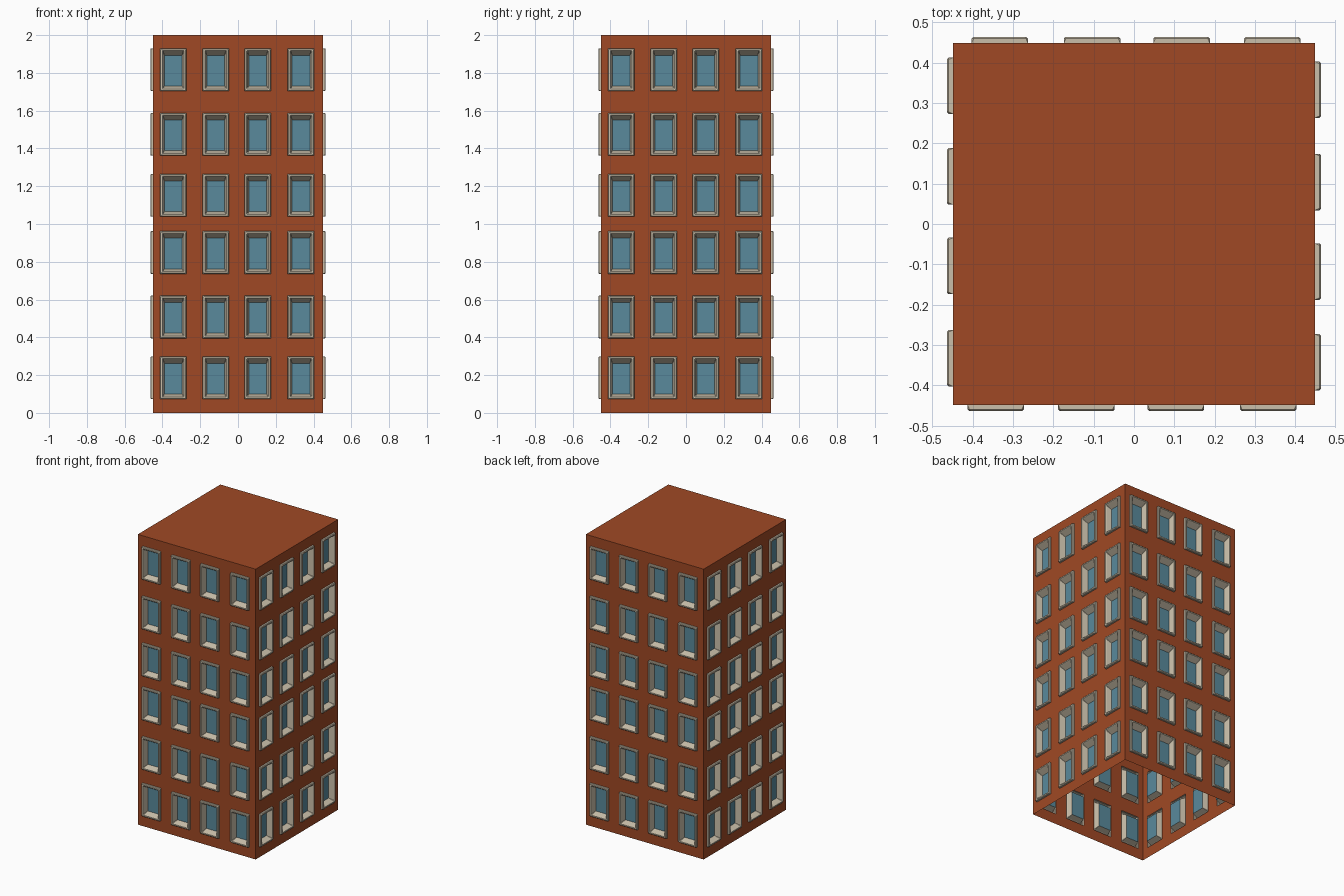
import bpy
import bmesh
import math
from mathutils import Matrix, Vector

if "Cube" in bpy.data.objects:
    bpy.data.objects.remove(bpy.data.objects["Cube"], do_unlink=True)

HALF, HEIGHT = 0.449, 2.0
WIN_W, WIN_H = 0.07, 0.113                      # half size of a window
COLUMNS = [-0.343, -0.118, 0.104, 0.333]
ROWS = [0.186, 0.508, 0.849, 1.152, 1.475, 1.817]


def material(name, colour):
    mat = bpy.data.materials.new(name)
    mat.use_nodes = True
    mat.diffuse_color = (*colour, 1)
    mat.node_tree.nodes["Principled BSDF"].inputs["Base Color"].default_value = (*colour, 1)
    return mat


brick = material("brick red", (0.35, 0.066, 0.018))
stone = material("pale stone", (0.59, 0.52, 0.40))
glass = material("blue glass", (0.10, 0.255, 0.335))


def finish(bm, name, mat):
    """Repeat one facade around all four sides and make the object."""
    first = bm.verts[:] + bm.edges[:] + bm.faces[:]
    for turn in range(1, 4):
        copy = bmesh.ops.duplicate(bm, geom=first)["geom"]
        verts = [g for g in copy if isinstance(g, bmesh.types.BMVert)]
        bmesh.ops.rotate(bm, verts=verts, cent=(0, 0, 0),
                         matrix=Matrix.Rotation(turn * math.pi / 2, 3, "Z"))
    bmesh.ops.remove_doubles(bm, verts=bm.verts[:], dist=0.0001)
    mesh = bpy.data.meshes.new(name)
    bm.to_mesh(mesh)
    bm.free()
    mesh.materials.append(mat)
    obj = bpy.data.objects.new(name, mesh)
    bpy.context.collection.objects.link(obj)
    return obj


def point(u, z, out=0):
    return Vector((u, -HALF - out, z))


def ring(bm, u, z, w, top, bottom, cut, out):
    """Rectangle with clipped corners, anticlockwise seen from outside."""
    pts = [(-w + cut, -bottom), (w - cut, -bottom), (w, -bottom + cut), (w, top - cut),
           (w - cut, top), (-w + cut, top), (-w, top - cut), (-w, -bottom + cut)]
    return [bm.verts.new(point(u + a, z + b, out)) for a, b in pts]


# Brick walls: a grid of cells, left open at the windows, and no floor
bm = bmesh.new()
us = [-HALF] + [c + s * WIN_W for c in COLUMNS for s in (-1, 1)] + [HALF]
zs = [0] + [r + s * WIN_H for r in ROWS for s in (-1, 1)] + [HEIGHT]
for i in range(len(us) - 1):
    for j in range(len(zs) - 1):
        if i % 2 and j % 2:
            continue
        corners = [(us[i], zs[j]), (us[i + 1], zs[j]), (us[i + 1], zs[j + 1]), (us[i], zs[j + 1])]
        bm.faces.new([bm.verts.new(point(*c)) for c in corners])
# A quarter of the flat roof belongs to each side
bm.faces.new([bm.verts.new(v) for v in (point(-HALF, HEIGHT), point(HALF, HEIGHT), (0, 0, HEIGHT))])
finish(bm, "brick_walls", brick)

# Window frames: raised rim with softened edges and a splayed reveal
# Each ring: half width, top, bottom, corner cut, distance out from the wall
PROFILE = [(WIN_W, WIN_H, WIN_H, 0, 0),
           (WIN_W, WIN_H, WIN_H, 0.005, 0.011),
           (0.066, 0.109, 0.109, 0.005, 0.015),
           (0.058, 0.101, 0.101, 0.003, 0.015),
           (0.055, 0.098, 0.098, 0.003, 0.011),
           (0.047, 0.076, 0.086, 0, -0.025)]
frames, panes = bmesh.new(), bmesh.new()
for u in COLUMNS:
    for z in ROWS:
        rings = [ring(frames, u, z, *p) for p in PROFILE]
        for a, b in zip(rings, rings[1:]):
            for k in range(8):
                n = (k + 1) % 8
                frames.faces.new([a[k], a[n], b[n], b[k]])
        panes.faces.new(ring(panes, u, z, *PROFILE[-1]))
finish(frames, "window_frames", stone)
finish(panes, "window_panes", glass)
